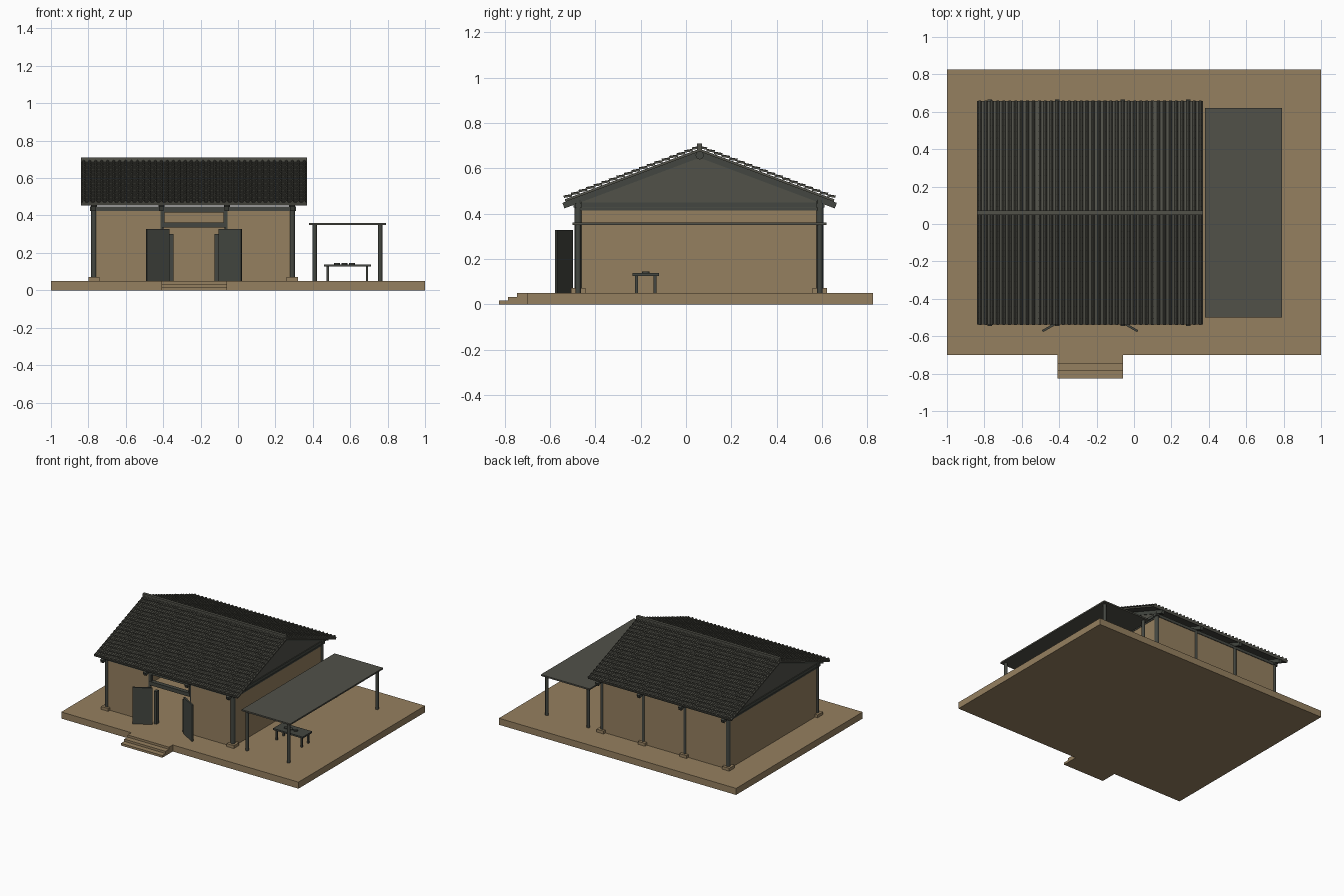
import bpy
import bmesh
from math import atan2, cos, sin, pi, radians
from mathutils import Vector

cube = bpy.data.objects.get("Cube")
if cube:
    bpy.data.objects.remove(cube, do_unlink=True)


def material(name, rgb):
    m = bpy.data.materials.new(name)
    m.use_nodes = True
    m.diffuse_color = (*rgb, 1)
    m.node_tree.nodes["Principled BSDF"].inputs["Base Color"].default_value = (*rgb, 1)
    return m


EARTH = material("earth tan", (0.30, 0.215, 0.115))
TILE = material("slate grey", (0.082, 0.082, 0.066))
WOOD = material("dark timber", (0.057, 0.062, 0.052))


def finish(name, bm, mat):
    bmesh.ops.recalc_face_normals(bm, faces=bm.faces)
    mesh = bpy.data.meshes.new(name)
    bm.to_mesh(mesh)
    bm.free()
    mesh.materials.append(mat)
    obj = bpy.data.objects.new(name, mesh)
    bpy.context.collection.objects.link(obj)
    return obj


def box(name, xs, ys, zs, mat):
    bm = bmesh.new()
    bmesh.ops.create_cube(bm, size=1)
    for v in bm.verts:
        v.co = [lo + (c + 0.5) * (hi - lo) for c, (lo, hi) in zip(v.co, (xs, ys, zs))]
    return finish(name, bm, mat)


def around(c, half):
    return (c - half, c + half)


def extrude_x(name, profile, xs, mat):
    """Extrude a closed (y, z) profile along x."""
    bm = bmesh.new()
    face = bm.faces.new([bm.verts.new((xs[0], y, z)) for y, z in profile])
    ext = bmesh.ops.extrude_face_region(bm, geom=[face])["geom"]
    moved = [g for g in ext if isinstance(g, bmesh.types.BMVert)]
    bmesh.ops.translate(bm, verts=moved, vec=(xs[1] - xs[0], 0, 0))
    return finish(name, bm, mat)


def post(name, x, y, radius, z0, z1, mat, sides=12):
    bm = bmesh.new()
    bmesh.ops.create_cone(bm, cap_ends=True, segments=sides, radius1=radius,
                          radius2=radius, depth=z1 - z0)
    bmesh.ops.translate(bm, verts=bm.verts, vec=(x, y, (z0 + z1) / 2))
    obj = finish(name, bm, mat)
    for p in obj.data.polygons:
        p.use_smooth = len(p.vertices) == 4
    return obj


FLOOR = 0.05
FRONT, BACK = -0.475, 0.59
POST_X = (-0.77, -0.41, -0.06, 0.29)
DOOR_X = -0.235

# Ground platform and entrance steps
box("platform", (-1, 1), (-0.70, 0.825), (0, FLOOR), EARTH)
for i in range(3):
    box(f"step_{i + 1}", (-0.41, -0.06), (-0.825 + i * 0.04, -0.70),
        (0, FLOOR * (i + 1) / 3), EARTH)

# Earthen walls, open at the doorway
WALL_Z = (FLOOR, 0.43)
box("front_wall_right", (-0.77, -0.41), around(FRONT, 0.01), WALL_Z, EARTH)
box("front_wall_left", (-0.06, 0.29), around(FRONT, 0.01), WALL_Z, EARTH)
box("back_wall", (-0.77, 0.29), around(BACK, 0.01), WALL_Z, EARTH)

# Side walls, side beams and gables
RIDGE_Y, RIDGE_Z = 0.06, 0.70
SLOPE = atan2(0.225, 0.60)
for side, x in (("right", POST_X[0]), ("left", POST_X[-1])):
    box(f"{side}_wall", around(x, 0.008), (FRONT, BACK), (FLOOR, 0.42), EARTH)
    box(f"{side}_lower_beam", around(x, 0.011), (FRONT, BACK), (0.413, 0.424), WOOD)
    box(f"{side}_upper_beam", around(x, 0.013), (FRONT - 0.02, BACK + 0.02),
        (0.428, 0.45), WOOD)
    extrude_x(f"{side}_gable", [(FRONT, 0.424), (BACK, 0.424), (BACK, 0.475),
                                (RIDGE_Y, 0.675), (FRONT, 0.475)],
              around(x, 0.007), TILE)

# Columns on square stone bases
for row, y in (("front", FRONT), ("back", BACK)):
    for i, x in enumerate(POST_X):
        inner_front = row == "front" and i in (1, 2)
        post(f"{row}_column_{i + 1}", x, y, 0.011 if inner_front else 0.016,
             FLOOR, 0.46, WOOD)
        if not inner_front:
            box(f"{row}_column_base_{i + 1}", around(x, 0.03), around(y, 0.032),
                (FLOOR, 0.072), EARTH)
    box(f"{row}_eave_beam", (-0.79, 0.31), around(y, 0.014), (0.425, 0.447), WOOD)

# Door frame with an open transom
box("door_lintel", (-0.405, -0.065), around(FRONT, 0.016), (0.335, 0.363), WOOD)
box("transom_top_rail", (-0.41, -0.06), around(FRONT, 0.012), (0.415, 0.427), WOOD)
for side, s in (("right", -1), ("left", 1)):
    box(f"transom_{side}_stile", around(DOOR_X + s * 0.163, 0.006),
        around(FRONT, 0.012), (0.36, 0.42), WOOD)
    box(f"door_{side}_jamb", around(DOOR_X + s * 0.121, 0.011),
        around(FRONT, 0.015), (FLOOR, 0.30), WOOD)
    # Door leaf swung outwards
    leaf = box(f"door_{side}_leaf", (0, 0.14), around(0, 0.006), (FLOOR, 0.328), WOOD)
    leaf.location = (DOOR_X + s * 0.133, -0.503, 0)
    leaf.rotation_euler.z = radians(-30 if s > 0 else 210)

# Roof: each slope is described by distance down it and height off it
ROOF_X = (-0.84, 0.37)
LENGTH = 0.64


def on_slope(side, s, n):
    y = s * cos(SLOPE) + n * sin(SLOPE)
    return (RIDGE_Y + side * y, RIDGE_Z - s * sin(SLOPE) + n * cos(SLOPE))


def slope_slab(name, side, xs, length, n0, n1, mat):
    corners = ((0, n0), (length, n0), (length, n1), (0, n1))
    return extrude_x(name, [on_slope(side, s, n) for s, n in corners], xs, mat)


def tiles(name, side, columns=38, rows=18):
    """Overlapping courses of round cover tiles with flat pans between."""
    bm = bmesh.new()
    pitch = (ROOF_X[1] - ROOF_X[0]) / columns
    arch = [(0, 0)] + [(0.5 - 0.28 * cos(pi * k / 4), 0.011 * sin(pi * k / 4))
                       for k in range(5)]
    profile = [(ROOF_X[0] + (c + u) * pitch, h) for c in range(columns) for u, h in arch]
    profile.append((ROOF_X[1], 0))
    step = LENGTH / rows
    for r in range(rows):
        lines = []
        for s, lift in ((r * step, 0), ((r + 1) * step, 0.007), ((r + 1) * step, 0)):
            lip = len(lines) == 2
            lines.append([bm.verts.new((x, *on_slope(side, s, -0.013 + (0 if lip else h + lift))))
                          for x, h in profile])
        for a, b in zip(lines, lines[1:]):
            for i in range(len(profile) - 1):
                bm.faces.new((a[i], a[i + 1], b[i + 1], b[i]))
    obj = finish(name, bm, TILE)
    # Keep tile faces pointing outwards
    up = Vector((0, 0, 1))
    if sum(p.normal.dot(up) * p.area for p in obj.data.polygons) < 0:
        obj.data.flip_normals()
    return obj


for row, side in (("front", -1), ("back", 1)):
    tiles(f"{row}_roof_tiles", side)
    slope_slab(f"{row}_roof_deck", side, ROOF_X, LENGTH, -0.024, -0.013, TILE)
    for i, x in enumerate(POST_X):
        slope_slab(f"{row}_rafter_{i + 1}", side, around(x, 0.012), 0.655,
                   -0.05, -0.024, WOOD)
box("ridge_cap", ROOF_X, around(RIDGE_Y, 0.011), (0.68, 0.71), TILE)
ridge_pole = post("ridge_pole", 0, 0, 0.018, -0.545, 0.545, WOOD)
ridge_pole.rotation_euler.y = pi / 2
ridge_pole.location = (DOOR_X, RIDGE_Y, 0.657)

# Side canopy
box("canopy_roof", (0.38, 0.79), (-0.50, 0.62), (0.35, 0.361), TILE)
for x in (0.41, 0.76):
    for y in (FRONT, BACK):
        row = "front" if y < 0 else "back"
        post(f"canopy_{row}_post_{'inner' if x < 0.5 else 'outer'}", x, y, 0.012,
             FLOOR, 0.352, WOOD)

# Table with three small dishes
box("table_top", (0.46, 0.71), (-0.235, -0.12), (0.126, 0.138), WOOD)
for i, x in enumerate((0.48, 0.69)):
    for j, y in enumerate((-0.218, -0.137)):
        box(f"table_leg_{i * 2 + j + 1}", around(x, 0.006), around(y, 0.006),
            (FLOOR, 0.128), WOOD)
for i in range(3):
    post(f"dish_{i + 1}", 0.53 + i * 0.04, -0.177, 0.016, 0.138, 0.145, WOOD)
